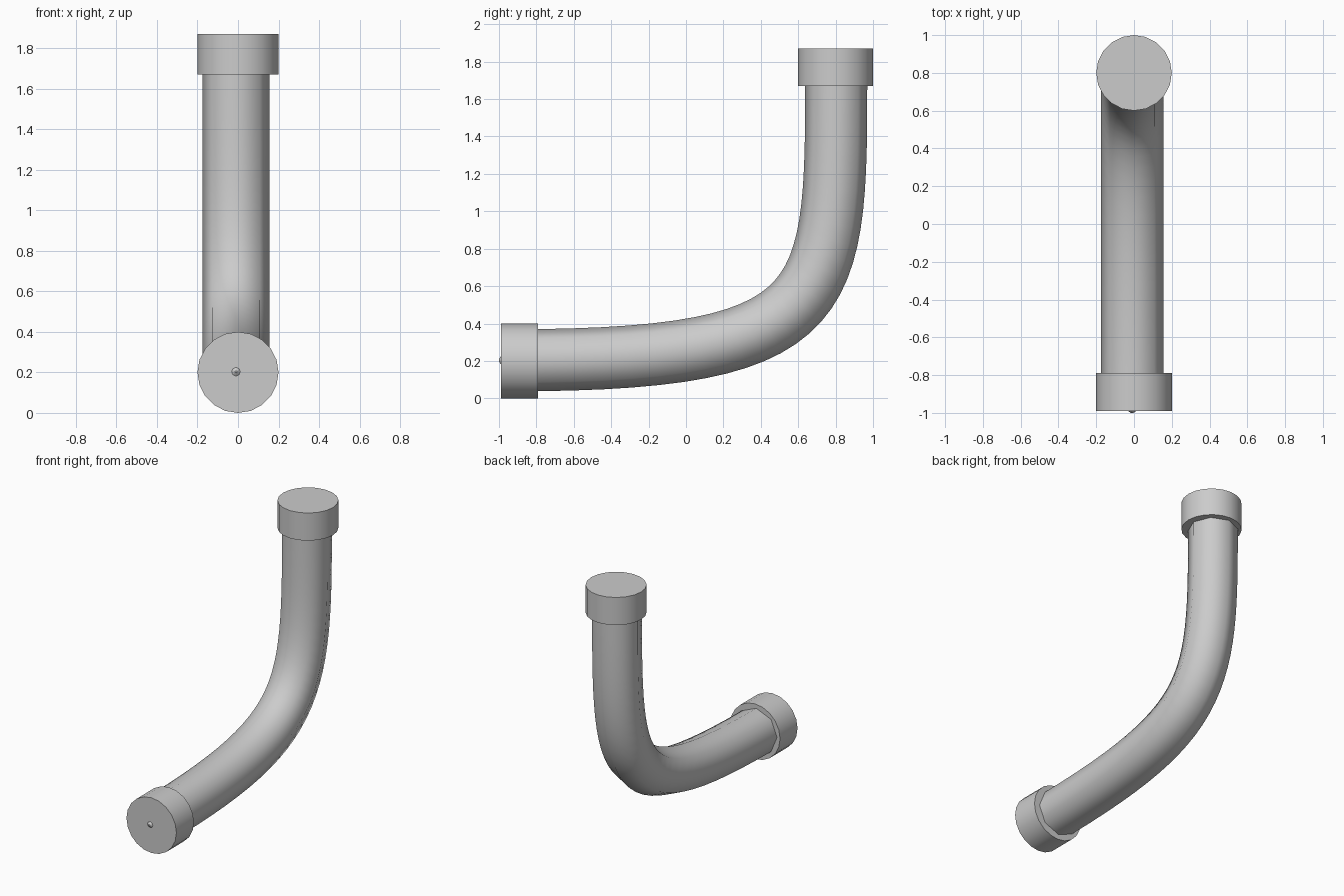
import bpy, math
from mathutils import Vector

if "Cube" in bpy.data.objects:
    bpy.data.objects.remove(bpy.data.objects["Cube"])

SIDES = 8
R = 0.166
CX = -0.01


def make_object(name, verts, faces):
    mesh = bpy.data.meshes.new(name)
    mesh.from_pydata(verts, [], faces)
    mesh.update()
    ob = bpy.data.objects.new(name, mesh)
    bpy.context.collection.objects.link(ob)
    return ob


def smooth(ob, angle):
    bpy.ops.object.select_all(action='DESELECT')
    ob.select_set(True)
    bpy.context.view_layer.objects.active = ob
    bpy.ops.object.shade_smooth_by_angle(angle=math.radians(angle))


# Bent pipe: octagonal section swept along one bezier bend
p = [Vector(c) for c in ((CX, -0.97, 0.203), (CX, 0.85, 0.203),
                         (CX, 0.803, 0.50), (CX, 0.803, 1.85))]
steps = 28
verts, faces = [], []
for i in range(steps + 1):
    t = i / steps
    u = 1 - t
    c = p[0]*u**3 + p[1]*3*u*u*t + p[2]*3*u*t*t + p[3]*t**3
    d = (p[1]-p[0])*u*u + (p[2]-p[1])*2*u*t + (p[3]-p[2])*t*t
    n = Vector((1, 0, 0)).cross(d.normalized())
    for k in range(SIDES):
        a = 2 * math.pi * k / SIDES
        verts.append(c + Vector((1, 0, 0))*R*math.cos(a) + n*R*math.sin(a))
for i in range(steps):
    for k in range(SIDES):
        a, b = i*SIDES + k, i*SIDES + (k+1) % SIDES
        faces.append((a, b, b + SIDES, a + SIDES))
faces.append(tuple(reversed(range(SIDES))))
faces.append(tuple(range(steps*SIDES, (steps+1)*SIDES)))
pipe = make_object("pipe", verts, faces)
smooth(pipe, 60)


# End collars
def collar(name, loc, rot):
    bpy.ops.mesh.primitive_cylinder_add(vertices=20, radius=0.2, depth=0.2,
                                        location=loc, rotation=rot)
    bpy.context.object.name = name
    smooth(bpy.context.object, 30)


collar("lower_collar", (0, -0.89, 0.2), (math.pi/2, 0, 0))
collar("upper_collar", (0, 0.8, 1.77), (0, 0, 0))

# Small pip in the middle of the lower collar
bpy.ops.mesh.primitive_cone_add(vertices=8, radius1=0.035, radius2=0.005, depth=0.02,
                                location=(CX, -0.991, 0.203),
                                rotation=(math.pi/2, 0, 0))
bpy.context.object.name = "end_pip"
